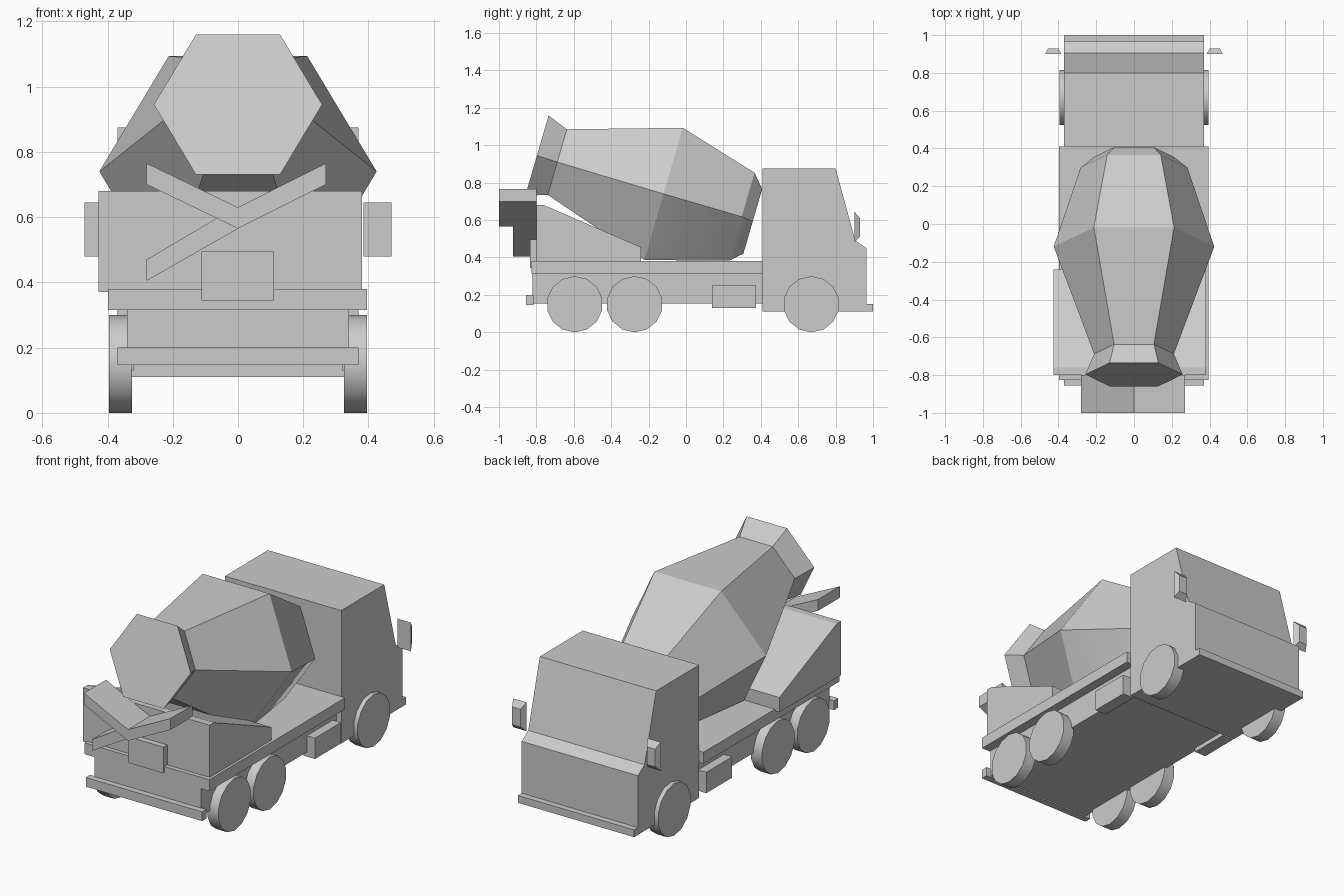
import bpy, bmesh, math
from mathutils import Vector

if "Cube" in bpy.data.objects:
    bpy.data.objects.remove(bpy.data.objects["Cube"])


def make(name, verts, faces, smooth=None):
    mesh = bpy.data.meshes.new(name)
    mesh.from_pydata(verts, [], faces)
    bm = bmesh.new()
    bm.from_mesh(mesh)
    bmesh.ops.recalc_face_normals(bm, faces=bm.faces)
    bm.to_mesh(mesh)
    bm.free()
    ob = bpy.data.objects.new(name, mesh)
    bpy.context.collection.objects.link(ob)
    if smooth:
        bpy.ops.object.select_all(action='DESELECT')
        ob.select_set(True)
        bpy.context.view_layer.objects.active = ob
        bpy.ops.object.shade_smooth_by_angle(angle=math.radians(smooth))
    return ob


def loft(name, rings, smooth=None):
    """Skin a list of equal-sized rings and cap both ends."""
    n = len(rings[0])
    verts = [p for r in rings for p in r]
    faces = [(k * n + i, k * n + (i + 1) % n, (k + 1) * n + (i + 1) % n, (k + 1) * n + i)
             for k in range(len(rings) - 1) for i in range(n)]
    faces += [tuple(range(n)), tuple(range(len(verts) - n, len(verts)))]
    return make(name, verts, faces, smooth)


def side_profile(name, pts, x0, x1, smooth=None):
    return loft(name, [[(x, y, z) for y, z in pts] for x in (x0, x1)], smooth)


def front_profile(name, pts, y0, y1):
    return loft(name, [[(x, y, z) for x, z in pts] for y in (y0, y1)])


def box(name, x0, x1, y0, y1, z0, z1):
    return side_profile(name, [(y0, z0), (y1, z0), (y1, z1), (y0, z1)], x0, x1)


# Cab and its bumper
side_profile("cab", [(0.41, 0.11), (0.965, 0.11), (0.965, 0.45), (0.905, 0.49),
                     (0.80, 0.875), (0.41, 0.875)], -0.37, 0.37, 30)
box("cab_bumper", -0.37, 0.37, 0.95, 1.0, 0.11, 0.152)

# Chassis, deck and rear bumper
box("chassis", -0.34, 0.34, -0.82, 0.42, 0.155, 0.32)
box("deck", -0.398, 0.395, -0.825, 0.41, 0.315, 0.38)
box("rear_bumper", -0.37, 0.37, -0.855, -0.815, 0.147, 0.2)

# Sloping drum support, slightly off centre
side_profile("drum_support", [(-0.80, 0.37), (-0.24, 0.37), (-0.24, 0.455),
                              (-0.76, 0.68), (-0.80, 0.68)], -0.427, 0.38)
box("rear_panel", -0.112, 0.11, -0.835, -0.79, 0.345, 0.495)

# Discharge chutes
front_profile("upper_chute", [(-0.28, 0.765), (-0.28, 0.70), (0, 0.565), (0.27, 0.70),
                              (0.27, 0.765), (0, 0.63)], -1.0, -0.80)
front_profile("lower_chute", [(-0.28, 0.405), (0, 0.565), (-0.065, 0.597),
                              (-0.28, 0.47)], -0.925, -0.80)

# Six-sided tilted drum: (centre y, centre z, radius) per ring
up = Vector((0, 0.279, 0.96))
rings = []
for y, z, r in [(-0.797, 0.945, 0.258), (-0.688, 0.91, 0.211), (-0.12, 0.74, 0.425),
                (0.298, 0.618, 0.283), (0.357, 0.593, 0.208)]:
    rings.append([Vector((r * math.cos(a), y, z)) + up * r * math.sin(a)
                  for a in (math.tau * i / 6 for i in range(6))])
loft("drum", rings, 30)

# Paired parts: wheels, side tanks and mirrors
for side, s in (("left", -1), ("right", 1)):
    for axle, y in (("rear", -0.595), ("middle", -0.275), ("front", 0.67)):
        loft(f"{axle}_wheel_{side}",
             [[(s * x, y + 0.15 * math.sin(a), 0.15 + 0.15 * math.cos(a))
               for a in (math.tau * i / 14 for i in range(14))] for x in (0.325, 0.395)], 30)
    box(f"side_tank_{side}", s * 0.32, s * 0.392, 0.14, 0.375, 0.13, 0.25)
    loft(f"mirror_{side}",
         [[(s * x0, y, z0), (s * x1, y, z0), (s * x1, y, z1), (s * x0, y, z1)]
          for y, x0, x1, z0, z1 in ((0.90, 0.385, 0.47, 0.48, 0.645),
                                    (0.93, 0.402, 0.455, 0.51, 0.612))])
